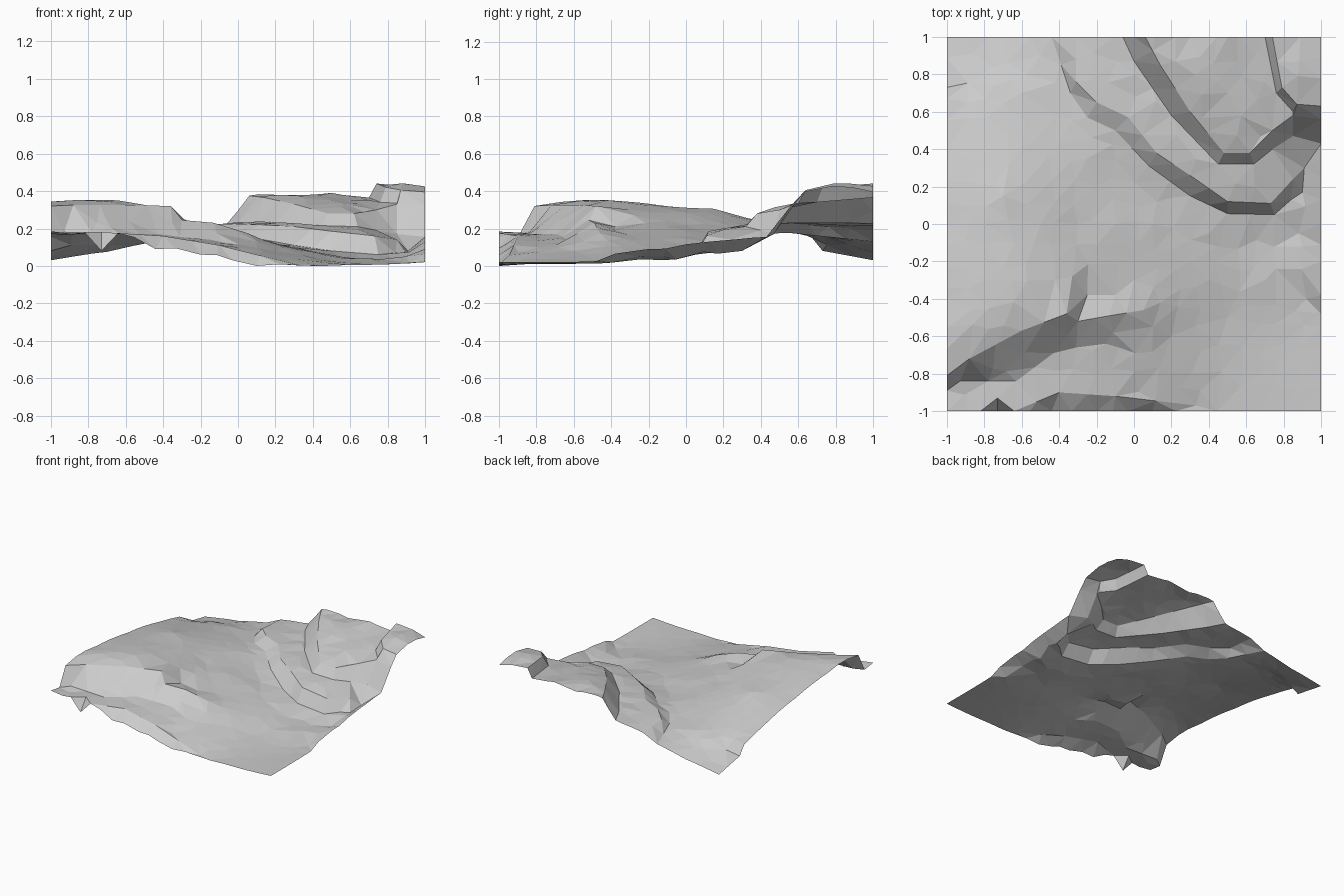
import bpy, random
from mathutils import Vector
from mathutils.geometry import delaunay_2d_cdt

if "Cube" in bpy.data.objects:
    bpy.data.objects.remove(bpy.data.objects["Cube"])

random.seed(4)

# Breaklines (x, y, z): upper and lower rim of every cliff
lower_step_rim = [(-.31, 1, .2), (-.31, .76, .22), (-.2, .65, .23), (-.03, .57, .235), (.12, .38, .23),
                  (.3, .26, .22), (.5, .12, .195), (.73, .11, .17), (.85, .24, .15)]
lower_step_foot = [(-.44, 1, .14), (-.34, .7, .17), (-.25, .57, .185), (-.1, .5, .185), (.08, .31, .16),
                   (.3, .15, .12), (.5, .055, .09), (.75, .05, .07), (.84, .13, .08), (.9, .17, .075)]
upper_step_rim = [(.06, 1, .385), (.14, .85, .375), (.3, .6, .34), (.48, .38, .29), (.62, .38, .29),
                  (.74, .5, .31), (.85, .58, .34), (1, .56, .33)]
upper_step_foot = [(-.06, 1, .235), (0, .87, .24), (.2, .58, .24), (.45, .32, .225), (.64, .32, .22),
                   (.74, .4, .2), (.85, .47, .18), (1, .43, .165)]
mesa_rim = [(.74, 1, .45), (.79, .73, .43), (.87, .64, .415), (1, .63, .405)]
mesa_foot = [(.7, 1, .375), (.76, .7, .35), (.85, .6, .345)]
front_cliff_rim = [(-1, -.81, .33), (-.88, -.72, .335), (-.6, -.57, .335), (-.36, -.48, .33),
                   (-.3, -.52, .255), (-.13, -.49, .24), (.05, -.46, .185)]
front_cliff_foot = [(-1, -.89, .18), (-.93, -.84, .19), (-.63, -.84, .18), (-.43, -.69, .18),
                    (-.31, -.66, .165), (-.15, -.64, .15), (-.08, -.66, .135)]
front_ledge = [(-.64, -1, .185), (-.4, -.9, .17), (-.1, -.92, .12), (.33, -.97, .012)]
front_notch = [(-.82, -1, .19), (-.73, -.93, .19), (-.64, -1, .185)]
lines = [lower_step_rim, lower_step_foot, upper_step_rim, upper_step_foot, mesa_rim, mesa_foot,
         front_cliff_rim, front_cliff_foot, front_ledge, front_notch]

# Loose height samples on the gentle ground
border_pts = [(-1, -1, .195), (-.73, -1, .09), (-.44, -1, .1), (-.2, -1, .07), (-.03, -1, .04),
              (.1, -1, .01), (.6, -1, .015), (1, -1, .03), (1, -.48, .035), (1, -.38, .075),
              (1, -.2, .1), (1, 0, .125), (1, .13, .14), (1, .25, .15), (1, .35, .16),
              (1, 1, .405), (.3, 1, .375), (.5, 1, .4), (-1, 1, .04), (-.7, 1, .085),
              (-1, .73, .09), (-1, .67, .165), (-1, .4, .225), (-1, 0, .29), (-1, -.4, .335)]
ground_pts = [(.5, .7, .36), (.92, -.4, .027), (.88, -.05, .045), (.91, .3, .09), (.5, -.5, .04),
              (-.8, -.3, .352), (-.42, -.3, .31), (-.33, -.28, .28), (-.25, -.38, .22), (-.1, -.38, .2),
              (0, -.3, .175), (.4, -.3, .085), (.7, -.3, .05), (-.7, .15, .315), (-.5, 0, .295),
              (-.3, 0, .23), (-.1, 0, .197), (.1, 0, .155), (.4, -.05, .1), (-.6, .4, .245),
              (-.25, .35, .205), (-.6, .7, .185), (-.75, .74, .165), (-.75, .84, .12), (-.5, .9, .14),
              (.2, -.6, .09)]


def dist(a, b):
    return ((a[0] - b[0]) ** 2 + (a[1] - b[1]) ** 2) ** .5


def densify(line):
    """Put a midpoint into every long segment."""
    res = [line[0]]
    for a, b in zip(line, line[1:]):
        if dist(a, b) > .17:
            res.append(tuple((p + q) / 2 for p, q in zip(a, b)))
        res.append(b)
    return res


lines = [densify(line) for line in lines]
ctrl = []
for group in lines + [border_pts, ground_pts]:
    for p in group:
        if all(dist(p, q) > .003 for q in ctrl):
            ctrl.append(p)


def solve(points):
    """Weights of a radial interpolation through all height samples."""
    m = [[dist(a, b) for b in points] + [a[2] - .17] for a in points]
    n = len(m)
    for i in range(n):
        k = max(range(i, n), key=lambda r: abs(m[r][i]))
        m[i], m[k] = m[k], m[i]
        for r in range(i + 1, n):
            f = m[r][i] / m[i][i]
            if f:
                m[r] = [v - f * w for v, w in zip(m[r], m[i])]
    w = [0] * n
    for i in reversed(range(n)):
        w[i] = (m[i][n] - sum(m[i][j] * w[j] for j in range(i + 1, n))) / m[i][i]
    return w


weights = solve(ctrl)


def height(p):
    return .17 + sum(w * dist(p, c) for w, c in zip(weights, ctrl))


# Plan layout: cliff lines as fixed edges, border points, jittered filler grid
plan, edges = [], []


def add(x, y):
    for i, q in enumerate(plan):
        if abs(q.x - x) + abs(q.y - y) < 1e-4:
            return i
    plan.append(Vector((x, y)))
    return len(plan) - 1


for line in lines:
    ids = [add(p[0], p[1]) for p in line]
    edges += list(zip(ids, ids[1:]))
for p in border_pts + ground_pts:
    add(p[0], p[1])


def fill(x, y, gap):
    if all(dist((x, y), q) > gap for q in plan):
        add(x, y)


N = 18
for i in range(N + 1):
    t = -1 + 2 * i / N
    for x, y in ((t, -1), (t, 1), (-1, t), (1, t)):
        fill(x, y, .05)
for i in range(1, N):
    for j in range(1, N):
        fill(-1 + 2 * i / N + random.uniform(-.03, .03),
             -1 + 2 * j / N + random.uniform(-.03, .03), .07)

out = delaunay_2d_cdt(plan, edges, [], 0, 1e-5)
verts = [(v.x, v.y, height(v)) for v in out[0]]
low = min(v[2] for v in verts)
verts = [(x, y, z - low) for x, y, z in verts]

# Terrain sheet
mesh = bpy.data.meshes.new("terrain")
mesh.from_pydata(verts, [], [list(f) for f in out[2]])
mesh.update()
if sum(p.normal.z for p in mesh.polygons) < 0:
    mesh.flip_normals()
terrain = bpy.data.objects.new("terrain", mesh)
bpy.context.collection.objects.link(terrain)
